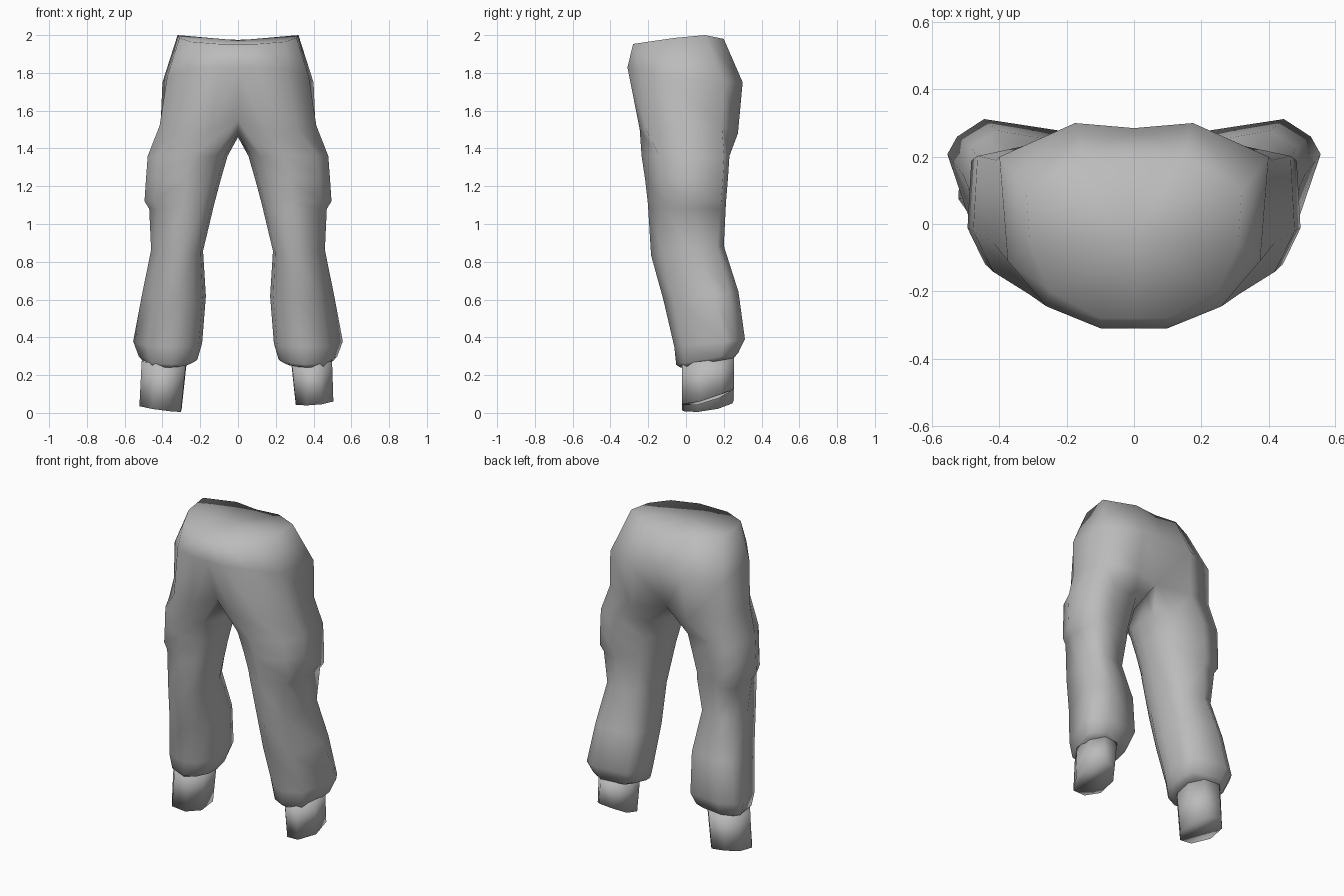
import bpy, bmesh

old = bpy.data.objects.get("Cube")
if old:
    bpy.data.objects.remove(old, do_unlink=True)

grey = bpy.data.materials.new("grey cloth")
grey.use_nodes = True
colour = (0.5, 0.5, 0.5, 1)
grey.diffuse_color = colour
grey.node_tree.nodes["Principled BSDF"].inputs["Base Color"].default_value = colour


def finish(bm, name):
    bmesh.ops.recalc_face_normals(bm, faces=bm.faces[:])
    for face in bm.faces:
        face.smooth = True
    mesh = bpy.data.meshes.new(name)
    bm.to_mesh(mesh)
    bm.free()
    mesh.materials.append(grey)
    obj = bpy.data.objects.new(name, mesh)
    bpy.context.collection.objects.link(obj)
    return obj


def bridge(bm, a, b, closed=True):
    n = min(len(a), len(b))
    for i in range(n if closed else n - 1):
        j = (i + 1) % n
        bm.faces.new((a[i], a[j], b[j], b[i]))


# Half hip rings, running from front centre round the side to back centre
waist = [(0, -.28, 1.953), (.1, -.28, 1.953), (.25, -.2, 1.965), (.31, -.06, 1.985),
         (.32, .1, 2.0), (.15, .2, 1.98), (0, .19, 1.975)]
hips = [(0, -.31, 1.83), (.1, -.31, 1.83), (.26, -.245, 1.82), (.375, -.11, 1.78),
        (.4, .2, 1.75), (.175, .3, 1.75), (0, .285, 1.75)]
# Crotch ring adds three inner points on the centre line
crotch = [(0, -.215, 1.55), (.14, -.245, 1.5), (.31, -.21, 1.5), (.415, -.06, 1.52),
          (.41, .19, 1.52), (.2, .275, 1.48), (0, .2, 1.5),
          (0, .12, 1.47), (0, 0, 1.46), (0, -.1, 1.48)]

# Leg cross-sections: u runs inner to outer, v runs front to back
thigh = [(.16, .12), (.46, 0), (.86, .2), (1, .46), (.97, .94), (.66, 1), (.22, .92),
         (.04, .7), (0, .46), (.04, .26)]
shin = [(.2, .1), (.44, 0), (.79, .12), (1, .72), (.92, .86), (.7, 1), (.1, .91),
        (.02, .7), (0, .46), (.05, .26)]
# z, inner x, outer x, front y, back y, blend from thigh to shin, rise towards back
levels = [(1.36, .055, .478, -.235, .230, 0, .00),
          (1.24, .090, .487, -.217, .222, 0, .00),
          (1.12, .122, .495, -.203, .212, 0, .00),
          (1.08, .132, .470, -.200, .210, .1, .00),
          (0.86, .185, .460, -.185, .200, .4, .05),
          (0.62, .170, .508, -.120, .278, .8, .04),
          (0.37, .190, .555, -.062, .312, 1, .04),
          (0.285, .215, .525, -.052, .275, 1, .06),
          (0.265, .255, .505, -.030, .252, 1, .05)]

bm = bmesh.new()
rings = [[bm.verts.new(p) for p in r] for r in (waist, hips, crotch)]
for z, x0, x1, y0, y1, blend, rise in levels:
    ring = []
    for (ua, va), (ub, vb) in zip(thigh, shin):
        u = ua + (ub - ua) * blend
        v = va + (vb - va) * blend
        ring.append(bm.verts.new((x0 + u * (x1 - x0), y0 + v * (y1 - y0), z + rise * (v - .5))))
    rings.append(ring)
for k in range(len(rings) - 1):
    bridge(bm, rings[k], rings[k + 1], closed=k >= 2)
bm.faces.new(rings[-1])
# Waist cap
middle = bm.verts.new((0, -.04, 1.972))
for a, b in zip(rings[0], rings[0][1:]):
    bm.faces.new((a, b, middle))
trousers = finish(bm, "trousers")
mirror = trousers.modifiers.new("mirror", 'MIRROR')
mirror.use_clip = True
mirror.merge_threshold = .001

# Ankle cuffs: the right one hangs a little lower
cuff_section = [(.3, .02), (.7, 0), (1, .35), (.98, .75), (.7, 1), (.25, .97), (0, .7), (.02, .3)]


def cuff(name, side, top, bottom, z_front, z_back, z_outer):
    bm = bmesh.new()
    rings = []
    for (x0, x1), low in ((top, False), (bottom, True)):
        ring = []
        for u, v in cuff_section:
            z = z_front + (z_back - z_front) * v ** 2 + z_outer * u if low else .262 + .03 * v
            ring.append(bm.verts.new((side * (x0 + u * (x1 - x0)), -.022 + v * .275, z)))
        rings.append(ring)
    bridge(bm, *rings)
    bm.faces.new(rings[0])
    bm.faces.new(rings[1])
    finish(bm, name)


cuff("left_cuff", 1, (.28, .498), (.302, .505), .035, .12, .015)
cuff("right_cuff", -1, (.27, .51), (.298, .522), 0, .045, .03)
